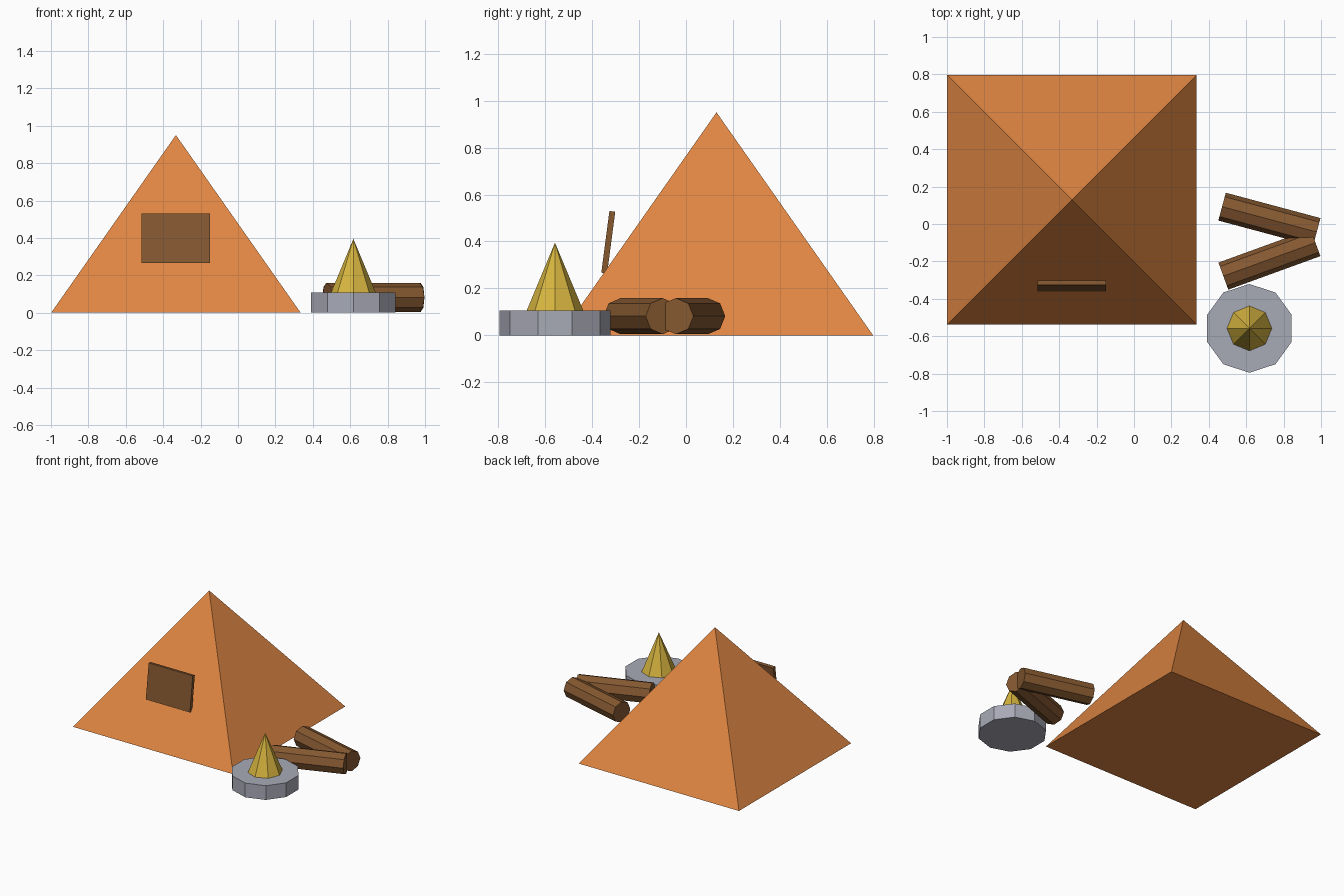
import bpy
from math import radians, sqrt

default = bpy.data.objects.get("Cube")
if default:
    bpy.data.objects.remove(default, do_unlink=True)


def material(name, rgb):
    mat = bpy.data.materials.new(name)
    mat.use_nodes = True
    colour = (*rgb, 1.0)
    mat.diffuse_color = colour
    bsdf = next(n for n in mat.node_tree.nodes if n.type == 'BSDF_PRINCIPLED')
    bsdf.inputs["Base Color"].default_value = colour
    return mat


def finish(name, mat):
    obj = bpy.context.object
    obj.name = name
    obj.data.name = name
    obj.data.materials.append(mat)
    return obj


canvas = material("orange canvas", (0.75, 0.24, 0.055))
wood = material("brown wood", (0.235, 0.098, 0.030))
stone = material("grey stone", (0.39, 0.40, 0.47))
flame = material("yellow flame", (0.68, 0.46, 0.05))

# Tent: square pyramid with a closed floor
tent_height = 0.95
bpy.ops.mesh.primitive_cone_add(
    vertices=4, radius1=0.667 * sqrt(2), radius2=0, depth=tent_height,
    location=(-0.332, 0.13, tent_height / 2), rotation=(0, 0, radians(45)))
finish("tent", canvas)

# Door flap: thin board leaning against the front of the tent
bpy.ops.mesh.primitive_cube_add(
    size=1, location=(-0.332, -0.331, 0.397), rotation=(radians(-7.5), 0, 0))
flap = finish("door_flap", wood)
flap.scale = (0.367, 0.025, 0.265)

# Fire pit: ten-sided stone slab with a pointed flame on top
fire_x, fire_y, slab_height, flame_height = 0.617, -0.558, 0.107, 0.288
bpy.ops.mesh.primitive_cylinder_add(
    vertices=10, radius=0.237, depth=slab_height,
    location=(fire_x, fire_y, slab_height / 2))
finish("fire_pit_stone", stone)
bpy.ops.mesh.primitive_cone_add(
    vertices=8, radius1=0.12, radius2=0, depth=flame_height,
    location=(fire_x, fire_y, slab_height + flame_height / 2))
finish("flame", flame)

# Logs: two octagonal logs whose ends meet on the left side
for name, y, turn in (("back_log", 0.025, -15), ("front_log", -0.189, 20)):
    bpy.ops.mesh.primitive_cylinder_add(
        vertices=8, radius=0.077, depth=0.524, location=(0.724, y, 0.082),
        rotation=(0, radians(90), radians(turn)))
    finish(name, wood)
